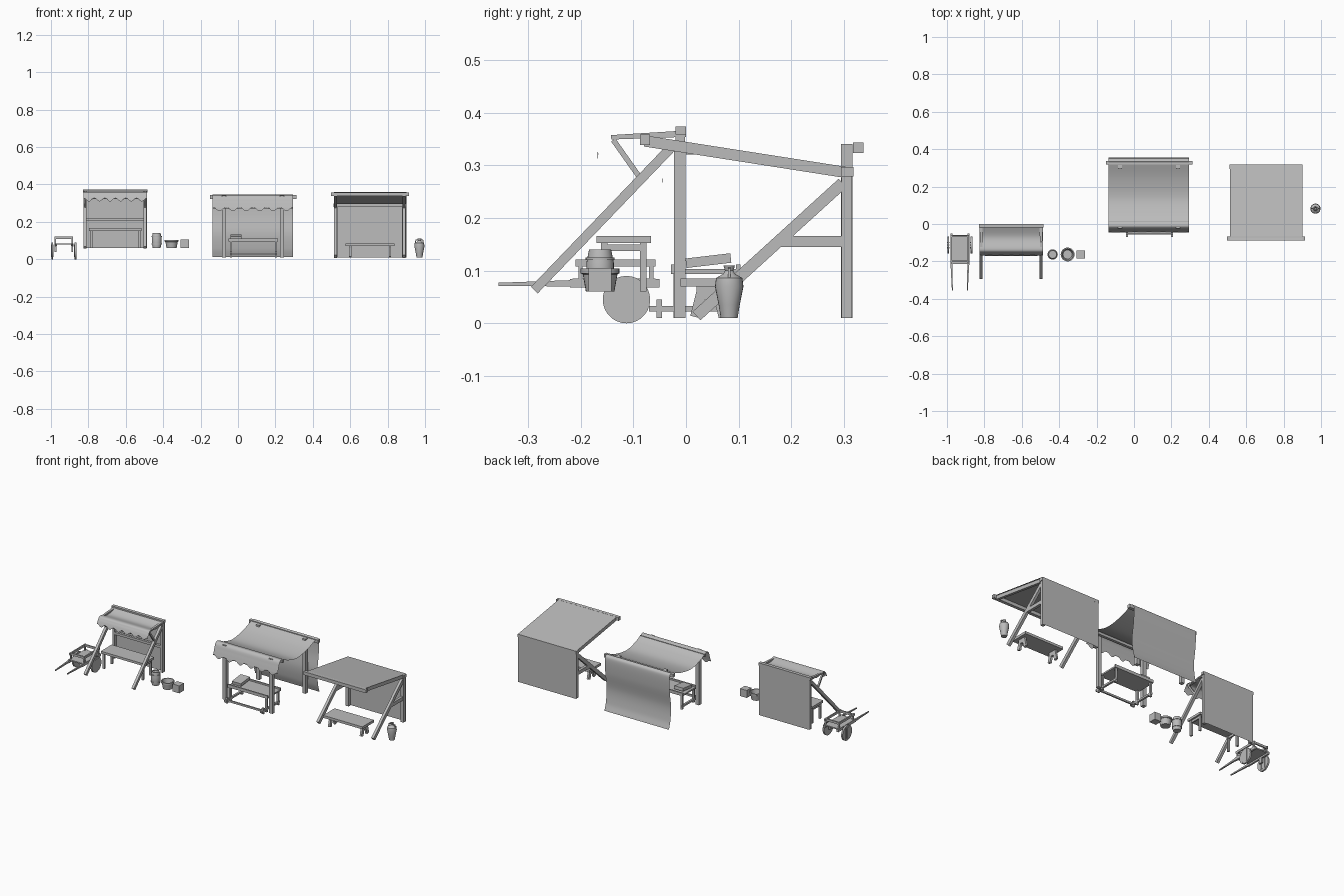
import bpy, bmesh, math
from mathutils import Matrix, Vector

if "Cube" in bpy.data.objects:
    bpy.data.objects.remove(bpy.data.objects["Cube"])

GREY = (0.5, 0.5, 0.5, 1)
mat = bpy.data.materials.new("plain grey")
mat.use_nodes = True
mat.diffuse_color = GREY
mat.node_tree.nodes["Principled BSDF"].inputs["Base Color"].default_value = GREY


def finish(name, bm, smooth=False):
    me = bpy.data.meshes.new(name)
    bm.to_mesh(me)
    bm.free()
    me.materials.append(mat)
    ob = bpy.data.objects.new(name, me)
    bpy.context.scene.collection.objects.link(ob)
    if smooth:
        bpy.ops.object.select_all(action='DESELECT')
        bpy.context.view_layer.objects.active = ob
        ob.select_set(True)
        bpy.ops.object.shade_smooth_by_angle(angle=math.radians(40))
    return ob


def box(name, x, y, z):
    """Box from (min, max) ranges."""
    bm = bmesh.new()
    size = [r[1] - r[0] for r in (x, y, z)]
    mid = [(r[0] + r[1]) / 2 for r in (x, y, z)]
    bmesh.ops.create_cube(bm, size=1, matrix=Matrix.Translation(mid) @ Matrix.Diagonal((*size, 1)))
    return finish(name, bm)


def beam(name, a, b, w=0.016, t=0.018, taper=1.0):
    """Square timber between two points; w runs along x."""
    a, b = Vector(a), Vector(b)
    d = (b - a).normalized()
    side = Vector((1, 0, 0))
    side = (side - d * side.dot(d)).normalized()
    up = d.cross(side)
    bm = bmesh.new()
    rings = []
    for p, s in ((a, 1), (b, taper)):
        rings.append([bm.verts.new(p + side * (i * w * s / 2) + up * (j * t * s / 2))
                      for i, j in ((-1, -1), (1, -1), (1, 1), (-1, 1))])
    for ring in rings:
        bm.faces.new(ring)
    for k in range(4):
        n = (k + 1) % 4
        bm.faces.new((rings[0][k], rings[0][n], rings[1][n], rings[1][k]))
    bmesh.ops.recalc_face_normals(bm, faces=bm.faces)
    return finish(name, bm)


def lathe(name, x, y, profile, sides=24):
    bm = bmesh.new()
    vs = [bm.verts.new((x + r, y, z)) for r, z in profile]
    es = [bm.edges.new(p) for p in zip(vs, vs[1:])]
    bmesh.ops.spin(bm, geom=vs + es, cent=(x, y, 0), axis=(0, 0, 1), angle=math.tau, steps=sides)
    bmesh.ops.remove_doubles(bm, verts=bm.verts, dist=0.0003)
    bmesh.ops.recalc_face_normals(bm, faces=bm.faces)
    return finish(name, bm, True)


def curve(pts, steps=8):
    """Smooth path through a few (y, z) points."""
    p = [Vector(q) for q in pts]
    p = [2 * p[0] - p[1]] + p + [2 * p[-1] - p[-2]]
    out = []
    for a, b, c, d in zip(p, p[1:], p[2:], p[3:]):
        for i in range(steps):
            t = i / steps
            out.append(0.5 * (2 * b + (c - a) * t + (2 * a - 5 * b + 4 * c - d) * t * t
                              + (3 * b - a - 3 * c + d) * t ** 3))
    return out + [p[-2]]


def cloth(name, x0, x1, path, waves=0, depth=0.0, cols=64):
    """Sheet swept along x, optionally with a wavy last edge."""
    bm = bmesh.new()
    cols = cols if waves else 1
    grid = []
    for r, (y, z) in enumerate(path):
        last = waves and r == len(path) - 1
        grid.append([bm.verts.new((x0 + (x1 - x0) * i / cols, y,
                     z + (depth * math.cos(math.tau * waves * i / cols) if last else 0)))
                     for i in range(cols + 1)])
    for a, b in zip(grid, grid[1:]):
        for i in range(cols):
            bm.faces.new((a[i], a[i + 1], b[i + 1], b[i]))
    return finish(name, bm, True)


# Small stall with a short awning
for side, x in (("right", -0.817), ("left", -0.497)):
    box(f"small_stall_{side}_post", (x - 0.008, x + 0.008), (-0.02, -0.002), (0.06, 0.36))
    beam(f"small_stall_{side}_leg", (x, -0.288, 0.063), (x, -0.022, 0.34))
    beam(f"small_stall_{side}_arm", (x, 0, 0.36), (x, -0.142, 0.353), t=0.012, taper=0.7)
    beam(f"small_stall_{side}_strut", (x, -0.138, 0.348), (x, -0.09, 0.28), w=0.01, t=0.01)
box("small_stall_top_bar", (-0.83, -0.484), (-0.02, 0), (0.358, 0.374))
box("small_stall_back_rail", (-0.82, -0.495), (-0.02, -0.006), (0.205, 0.22))
cloth("small_stall_awning", -0.825, -0.487,
      curve([(0, 0.374), (-0.07, 0.348), (-0.135, 0.36), (-0.155, 0.345), (-0.168, 0.318)]), 6, 0.009)
cloth("small_stall_back_cloth", -0.825, -0.487, [(0.001, 0.37), (0.001, 0.06)])
box("small_table_top", (-0.797, -0.515), (-0.17, -0.066), (0.152, 0.166))
for x in (-0.785, -0.527):
    for y in (-0.155, -0.081):
        box("small_table_leg", (x - 0.006, x + 0.006), (y - 0.006, y + 0.006), (0.06, 0.153))
    box("small_table_rail", (x - 0.004, x + 0.004), (-0.155, -0.081), (0.137, 0.15))

# Middle stall with a sagging cloth roof
for side, x in (("right", -0.075), ("left", 0.235)):
    for end, y in (("front", -0.012), ("back", 0.305)):
        box(f"middle_stall_{side}_{end}_post", (x - 0.011, x + 0.011), (y - 0.011, y + 0.011), (0.01, 0.34))
box("middle_stall_back_bar", (-0.15, 0.312), (0.317, 0.337), (0.323, 0.343))
box("middle_stall_front_bar", (-0.135, 0.295), (0, 0.016), (0.32, 0.338))
cloth("middle_stall_roof", -0.135, 0.295,
      curve([(0.335, 0.346), (0.24, 0.312), (0.14, 0.297), (0.06, 0.315), (0, 0.342), (-0.022, 0.335),
             (-0.034, 0.305), (-0.045, 0.268)]), 6, 0.011)
cloth("middle_stall_back_cloth", -0.135, 0.295,
      curve([(0.335, 0.346), (0.35, 0.325), (0.348, 0.24), (0.335, 0.14), (0.342, 0.06), (0.356, 0.012)]))
box("middle_table_top", (-0.05, 0.215), (-0.028, 0.103), (0.094, 0.103))
for y in (-0.028, 0.095):
    box("middle_table_lip", (-0.05, 0.215), (y, y + 0.008), (0.103, 0.112))
for x in (-0.038, 0.203):
    for y in (-0.018, 0.092):
        box("middle_table_leg", (x - 0.006, x + 0.006), (y - 0.006, y + 0.006), (0.01, 0.095))
    box("middle_table_runner", (x - 0.006, x + 0.006), (-0.07, 0.1), (0.022, 0.033))
    box("middle_table_foot", (x - 0.006, x + 0.006), (-0.056, -0.046), (0.01, 0.045))
box("middle_table_front_rail", (-0.038, 0.203), (-0.056, -0.047), (0.022, 0.033))
beam("tilted_tray", (-0.01, 0, 0.114), (-0.01, 0.085, 0.124), w=0.06, t=0.018)

# Slanted-roof stall
for side, x in (("right", 0.522), ("left", 0.888)):
    box(f"slant_stall_{side}_post", (x - 0.01, x + 0.01), (0.295, 0.315), (0.01, 0.29))
    beam(f"slant_stall_{side}_leg", (x, 0.02, 0.014), (x, 0.297, 0.266), t=0.022)
    box(f"slant_stall_{side}_brace", (x - 0.008, x + 0.008), (0.175, 0.296), (0.145, 0.166))
    beam(f"slant_stall_{side}_rafter", (x, -0.078, 0.346), (x, 0.306, 0.286), t=0.021)
beam("slant_stall_front_bar", (0.497, -0.074, 0.347), (0.914, -0.074, 0.347), t=0.018)
box("slant_stall_back_bar", (0.51, 0.902), (0.294, 0.318), (0.279, 0.297))
box("slant_stall_front_trim", (0.497, 0.914), (-0.087, -0.068), (0.338, 0.358))
cloth("slant_stall_roof", 0.512, 0.9, [(-0.085, 0.36), (0.11, 0.33), (0.318, 0.298)])
cloth("slant_stall_back_cloth", 0.512, 0.9, [(0.318, 0.298), (0.317, 0.01)])
box("bench_top", (0.575, 0.837), (-0.01, 0.1), (0.07, 0.085))
for x in (0.6, 0.812):
    box("bench_leg_board", (x - 0.006, x + 0.006), (0.02, 0.07), (0.045, 0.071))
    beam("bench_front_foot", (x, 0.03, 0.06), (x, 0.018, 0.012), w=0.012, t=0.02)
    beam("bench_back_foot", (x, 0.06, 0.06), (x, 0.072, 0.012), w=0.012, t=0.02)

# Vessels and crate
lathe("barrel", -0.435, -0.163, [(0, 0.06), (0.021, 0.06), (0.026, 0.085), (0.026, 0.115), (0.021, 0.14),
                                 (0.018, 0.14), (0.018, 0.134), (0, 0.134)])
for z in (0.078, 0.12):
    lathe("barrel_hoop", -0.435, -0.163, [(0.024, z), (0.0275, z), (0.0275, z + 0.005), (0.024, z + 0.005)])
lathe("bucket", -0.355, -0.163, [(0, 0.06), (0.027, 0.06), (0.033, 0.093), (0.037, 0.095), (0.037, 0.104),
                                 (0.031, 0.104), (0.024, 0.068), (0, 0.068)])
box("crate", (-0.307, -0.263), (-0.185, -0.141), (0.06, 0.105))
lathe("jug", 0.97, 0.082, [(0, 0.01), (0.016, 0.01), (0.02, 0.035), (0.027, 0.07), (0.025, 0.086), (0.011, 0.094),
                           (0.008, 0.1), (0.011, 0.11), (0.007, 0.11), (0.005, 0.098), (0, 0.096)])
for s in (-1, 1):
    beam("jug_handle_top", (0.97 + s * 0.007, 0.082, 0.104), (0.97 + s * 0.02, 0.082, 0.102), w=0.005, t=0.005)
    beam("jug_handle_side", (0.97 + s * 0.019, 0.082, 0.104), (0.97 + s * 0.021, 0.082, 0.085), w=0.005, t=0.005)

# Handcart
CX, WY, WZ = -0.931, -0.113, 0.045
box("cart_bed", (CX - 0.05, CX + 0.05), (-0.215, -0.058), (0.078, 0.085))
beam("cart_axle", (CX - 0.066, WY, WZ), (CX + 0.066, WY, WZ), t=0.01, w=0.01)
for s in (-1, 1):
    x = CX + s * 0.045
    beam("cart_shaft", (x, -0.05, 0.076), (x, -0.22, 0.076), w=0.011, t=0.016)
    beam("cart_handle", (x, -0.215, 0.076), (CX + s * 0.04, -0.356, 0.074), w=0.01, t=0.012, taper=0.5)
    box("cart_axle_block", (x - 0.005, x + 0.005), (WY - 0.012, WY + 0.012), (0.04, 0.07))
    for y in (-0.2, -0.066):
        box("cart_stake", (x - 0.004, x + 0.004), (y - 0.004, y + 0.004), (0.08, 0.12))
    box("cart_side_rail", (x - 0.004, x + 0.004), (-0.21, -0.058), (0.108, 0.121))
    bm = bmesh.new()
    wx = CX + s * 0.062
    bmesh.ops.create_cone(bm, cap_ends=True, segments=28, radius1=WZ, radius2=WZ, depth=0.01,
                          matrix=Matrix.Translation((wx, WY, WZ)) @ Matrix.Rotation(math.pi / 2, 4, 'Y'))
    finish("cart_wheel", bm, True)
    for dy in (-0.014, 0, 0.014):
        box("wheel_batten", (wx - 0.0065, wx + 0.0065), (WY + dy - 0.003, WY + dy + 0.003), (0.012, 0.078))
for y in (-0.2, -0.066):
    box("cart_end_rail", (CX - 0.045, CX + 0.045), (y - 0.004, y + 0.004), (0.108, 0.121))
